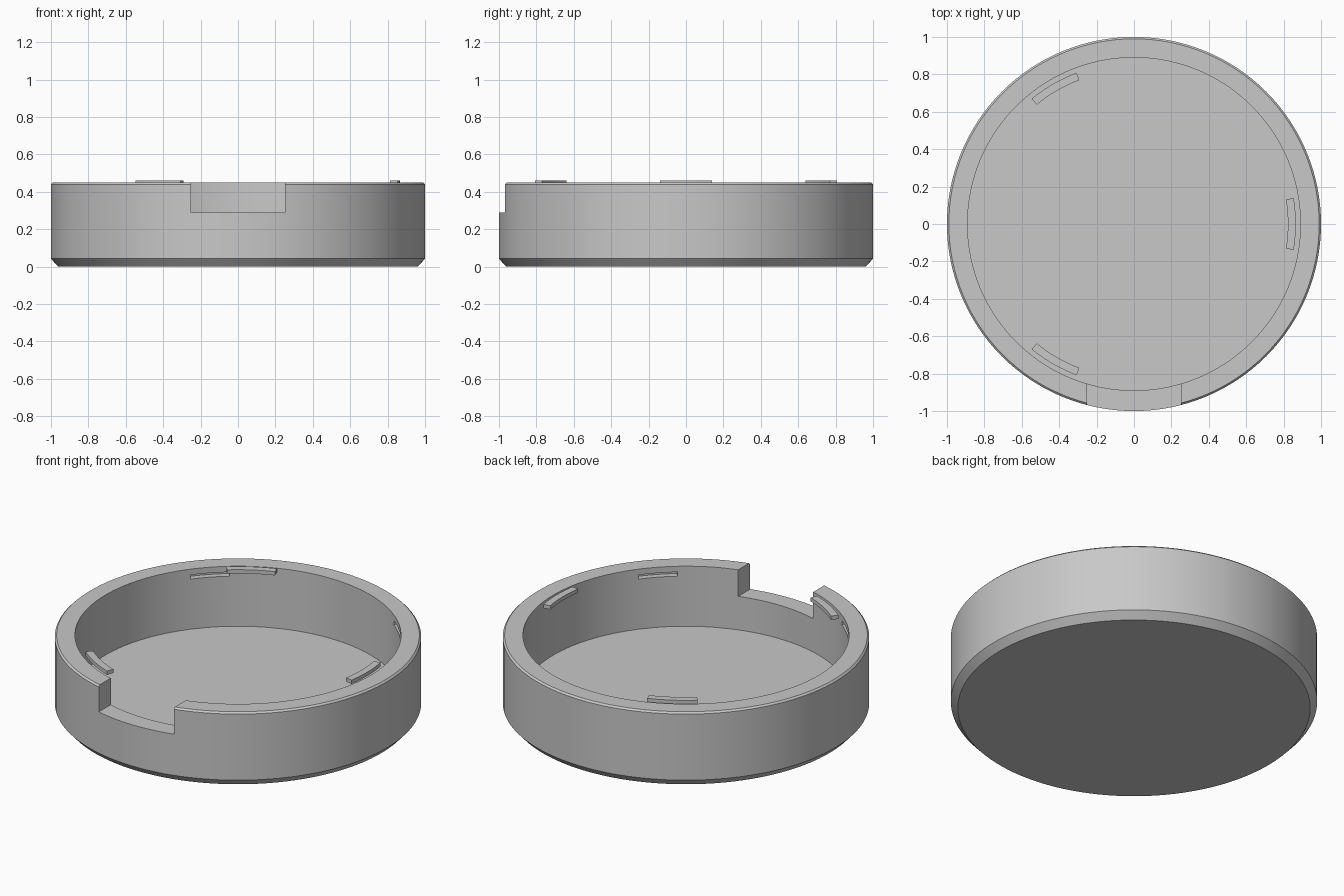
import bpy
import bmesh
from math import cos, sin, pi, radians
from mathutils import Vector

cube = bpy.data.objects.get("Cube")
if cube:
    bpy.data.objects.remove(cube, do_unlink=True)

SEGMENTS = 128
INNER_R = 0.89
RIM_Z = 0.45

grey = bpy.data.materials.new("light grey plastic")
grey.use_nodes = True
color = (0.58, 0.58, 0.58, 1)
grey.diffuse_color = color
grey.node_tree.nodes["Principled BSDF"].inputs["Base Color"].default_value = color


def finish(name, bm):
    bmesh.ops.recalc_face_normals(bm, faces=bm.faces[:])
    mesh = bpy.data.meshes.new(name)
    bm.to_mesh(mesh)
    bm.free()
    mesh.materials.append(grey)
    obj = bpy.data.objects.new(name, mesh)
    bpy.context.collection.objects.link(obj)
    return obj


def activate(obj):
    bpy.ops.object.select_all(action='DESELECT')
    obj.select_set(True)
    bpy.context.view_layer.objects.active = obj


def lathe(name, profile):
    """Closed solid turned around z; the profile starts and ends on the axis."""
    bm = bmesh.new()
    verts = [bm.verts.new((r, 0, z)) for r, z in profile]
    edges = [bm.edges.new(pair) for pair in zip(verts, verts[1:])]
    bmesh.ops.spin(bm, geom=verts + edges, cent=(0, 0, 0), axis=(0, 0, 1),
                   angle=2 * pi, steps=SEGMENTS, use_merge=True)
    bmesh.ops.remove_doubles(bm, verts=bm.verts[:], dist=0.0001)
    return finish(name, bm)


def arc_block(name, r0, r1, z0, z1, middle, half, steps=10):
    """Curved block following the wall, centred on an angle in degrees."""
    bm = bmesh.new()
    rings = []
    for i in range(steps + 1):
        a = radians(middle - half + 2 * half * i / steps)
        rings.append([bm.verts.new((r * cos(a), r * sin(a), z))
                      for r, z in ((r0, z0), (r1, z0), (r1, z1), (r0, z1))])
    for a, b in zip(rings, rings[1:]):
        for j in range(4):
            k = (j + 1) % 4
            bm.faces.new((a[j], a[k], b[k], b[j]))
    bm.faces.new(rings[0])
    bm.faces.new(rings[-1])
    return finish(name, bm)


def box(name, low, high):
    bm = bmesh.new()
    bmesh.ops.create_cube(bm, size=1)
    low, high = Vector(low), Vector(high)
    for v in bm.verts:
        v.co = (low + high) / 2 + v.co * (high - low)
    return finish(name, bm)


def cut(target, cutter):
    cutter.hide_render = True
    mod = target.modifiers.new("cut", 'BOOLEAN')
    mod.operation = 'DIFFERENCE'
    mod.solver = 'EXACT'
    mod.object = cutter
    activate(target)
    bpy.ops.object.modifier_apply(modifier=mod.name)
    bpy.data.objects.remove(cutter, do_unlink=True)


# Round tray with bevelled foot and rim
tray = lathe("tray", [(0, 0), (0.962, 0), (1, 0.042), (1, RIM_Z - 0.01),
                      (0.99, RIM_Z), (INNER_R, RIM_Z), (INNER_R, 0.088), (0, 0.088)])

# Opening in the front wall
cut(tray, box("notch_cutter", (-0.25, -1.2, 0.29), (0.25, -0.5, 0.6)))

# Four shallow slots inside the wall
for i in range(4):
    cut(tray, arc_block("slot_cutter", 0.85, 0.925, 0.39, 0.415, 45 + 90 * i, 7))

# Three curved tabs just inside the rim
parts = [tray]
for i in range(3):
    parts.append(arc_block(f"tab_{i + 1}", 0.823, 0.865, 0.437, 0.46, 120 * i, 9.2))

for part in parts:
    activate(part)
    bpy.ops.object.shade_smooth_by_angle(angle=radians(25))
